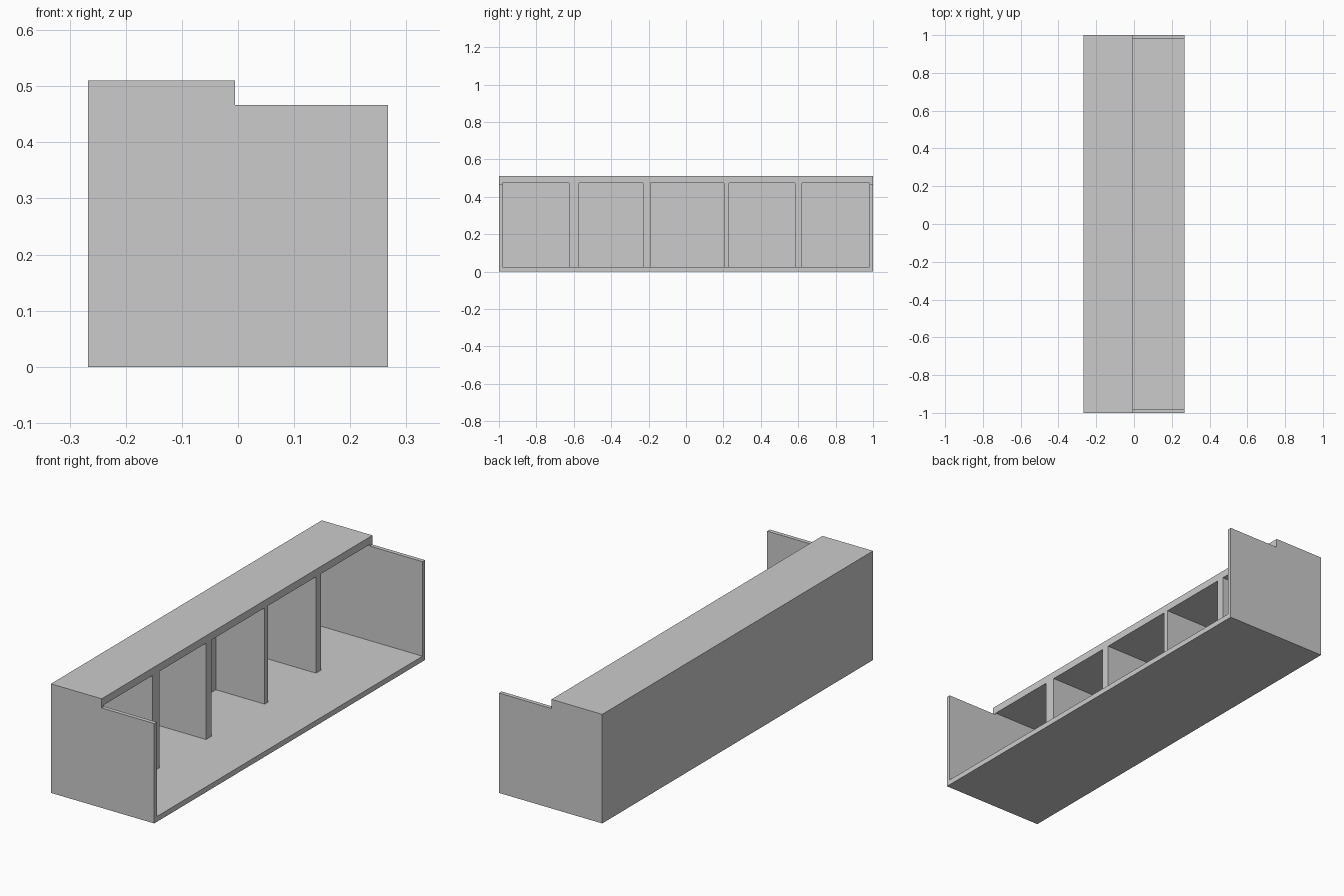
import bpy
import bmesh
from mathutils import Vector

if "Cube" in bpy.data.objects:
    bpy.data.objects.remove(bpy.data.objects["Cube"])


def extrude_profile(name, points, direction):
    """Solid made by sweeping a flat outline along a straight direction."""
    bm = bmesh.new()
    face = bm.faces.new([bm.verts.new(p) for p in points])
    result = bmesh.ops.extrude_face_region(bm, geom=[face])
    moved = [g for g in result["geom"] if isinstance(g, bmesh.types.BMVert)]
    bmesh.ops.translate(bm, verts=moved, vec=Vector(direction))
    bmesh.ops.recalc_face_normals(bm, faces=bm.faces)
    mesh = bpy.data.meshes.new(name)
    bm.to_mesh(mesh)
    bm.free()
    obj = bpy.data.objects.new(name, mesh)
    bpy.context.collection.objects.link(obj)
    return obj


HALF_X, SHELF_FRONT, BACK_INNER = 0.267, -0.005, -0.257
TOP, SIDE_TOP = 0.51, 0.467
FLOOR_TOP, BAY_TOP = 0.025, 0.475

# Cabinet body: stepped side outline swept along the full length
outline = [(-HALF_X, 0), (HALF_X, 0), (HALF_X, SIDE_TOP),
           (SHELF_FRONT, SIDE_TOP), (SHELF_FRONT, TOP), (-HALF_X, TOP)]
cabinet = extrude_profile("shelf_cabinet", [(x, -1, z) for x, z in outline], (0, 2, 0))

# Hollow: comb-shaped plan, five bays at the back opening to the front tray
bays = [(-0.981, -0.625), (-0.572, -0.229), (-0.189, 0.204), (0.23, 0.583), (0.62, 0.981)]
comb = [(0.4, 0.981), (0.4, -0.981)]
for i, (y0, y1) in enumerate(bays):
    if i > 0:
        comb.append((SHELF_FRONT, y0))
    comb += [(BACK_INNER, y0), (BACK_INNER, y1)]
    if i < len(bays) - 1:
        comb.append((SHELF_FRONT, y1))
cutter = extrude_profile("bay_cutter", [(x, y, FLOOR_TOP) for x, y in comb],
                         (0, 0, BAY_TOP - FLOOR_TOP))
cutter.hide_render = True
cutter.hide_set(True)

# Carve the bays and tray out of the body
carve = cabinet.modifiers.new("carve_bays", "BOOLEAN")
carve.operation = "DIFFERENCE"
carve.solver = "EXACT"
carve.object = cutter
